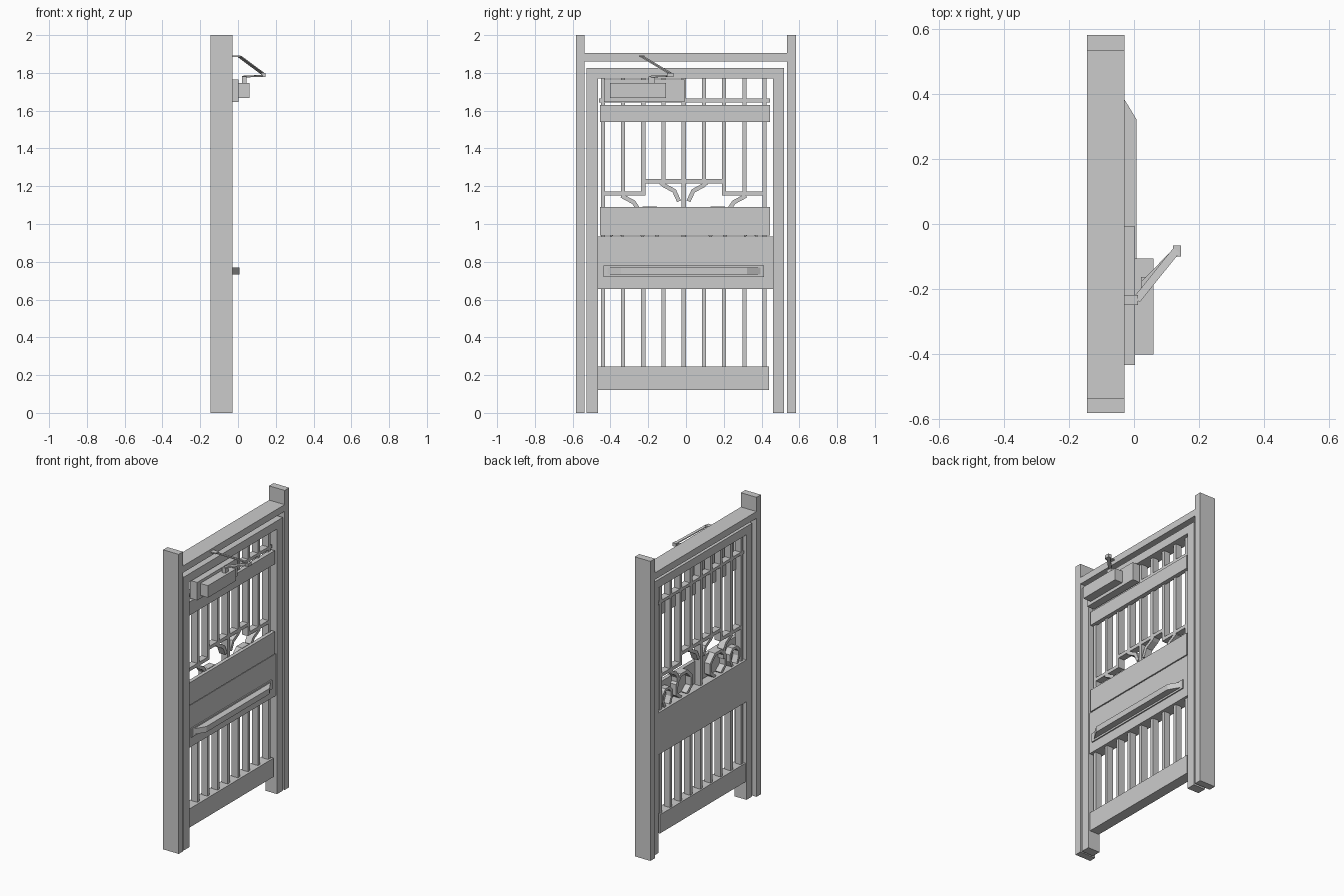
import bpy, math
from mathutils import Vector

if "Cube" in bpy.data.objects:
    bpy.data.objects.remove(bpy.data.objects["Cube"])

grey = bpy.data.materials.new("plain_grey")
grey.diffuse_color = (0.6, 0.6, 0.6, 1)
grey.use_nodes = True
grey.node_tree.nodes["Principled BSDF"].inputs["Base Color"].default_value = grey.diffuse_color


def mesh(name, verts, faces):
    me = bpy.data.meshes.new(name)
    me.from_pydata(verts, [], faces)
    me.materials.append(grey)
    ob = bpy.data.objects.new(name, me)
    bpy.context.collection.objects.link(ob)
    return ob


def prism(name, a, b):
    """Solid between two matching quads a and b."""
    return mesh(name, list(a) + list(b),
                [(3, 2, 1, 0), (4, 5, 6, 7), (0, 1, 5, 4), (1, 2, 6, 5), (2, 3, 7, 6), (3, 0, 4, 7)])


def box(name, x0, x1, y0, y1, z0, z1):
    return prism(name, [(x0, y0, z0), (x1, y0, z0), (x1, y1, z0), (x0, y1, z0)],
                 [(x0, y0, z1), (x1, y0, z1), (x1, y1, z1), (x0, y1, z1)])


def ribbon(name, pts, w, x0, x1):
    """Flat bar of width w following a path in the y-z plane, mitred at the bends."""
    P = [Vector(p) for p in pts]
    verts, faces = [], []
    for i, p in enumerate(P):
        d0 = (p - P[i - 1]).normalized() if i else (P[1] - p).normalized()
        d1 = (P[i + 1] - p).normalized() if i < len(P) - 1 else d0
        t = (d0 + d1).normalized()
        n = Vector((-t.y, t.x)) * (w / 2 / max(0.3, t.dot(d0)))
        for x, s in ((x0, 1), (x0, -1), (x1, -1), (x1, 1)):
            q = p + n * s
            verts.append((x, q.x, q.y))
    for i in range(len(P) - 1):
        a = 4 * i
        for k in range(4):
            m = (k + 1) % 4
            faces.append((a + k, a + m, a + 4 + m, a + 4 + k))
    e = len(verts)
    faces += [(3, 2, 1, 0), (e - 4, e - 3, e - 2, e - 1)]
    return mesh(name, verts, faces)


# Outer frame
F0, F1 = -0.145, -0.03
box("outer_post_left", F0, F1, -0.583, -0.537, 0, 2)
box("outer_post_right", F0, F1, 0.535, 0.583, 0, 2)
box("outer_top_rail", F0, F1, -0.537, 0.535, 1.86, 1.905)

# Gate leaf
L0, L1 = -0.12, -0.033
box("leaf_stile_left", L0, L1, -0.527, -0.467, 0, 1.825)
box("leaf_stile_right", L0, L1, 0.46, 0.52, 0, 1.825)
box("leaf_top_rail", L0, L1, -0.467, 0.46, 1.77, 1.825)
box("lower_panel", L0, -0.043, -0.467, 0.46, 0.655, 0.935)
box("bottom_rail", L0 + 0.005, -0.045, -0.465, 0.44, 0.12, 0.245)
box("middle_rail", -0.065, -0.04, -0.455, 0.445, 0.94, 1.09)
box("upper_rail", -0.07, -0.04, -0.455, 0.445, 1.54, 1.63)

# Vertical bars
B0, B1, C = -0.105, -0.06, -0.012
upper_ends = [0.935, 1.16, 1.15, 1.23, 0.935, 1.23, 1.15, 1.16, 0.935]
for i, end in enumerate(upper_ends):
    y = C + (i - 4) * 0.107
    box("upper_bar_%d" % i, B0, B1, y - 0.011, y + 0.011, end, 1.77)
    box("lower_bar_%d" % i, B0, B1, y - 0.011, y + 0.011, 0.245, 0.655)

# Thin cross bars
box("top_cross_bar", B0, B1, -0.46, 0.445, 1.644, 1.664)
box("centre_cross_bar", B0, B1, C - 0.214, C + 0.214, 1.215, 1.238)

# Lattice ornament, mirrored about the middle bar
for s, side in ((-1, "left"), (1, "right")):
    a, b = sorted((C + s * 0.205, C + s * 0.435))
    box("side_cross_bar_" + side, B0, B1, a, b, 1.15, 1.173)
    m = lambda pts: [(C + s * y, z) for y, z in pts]
    ribbon("centre_branch_" + side, m([(0.122, 1.22), (0.105, 1.205), (0.05, 1.175), (0.025, 1.12)]), 0.022, B0, B1)
    ribbon("side_branch_" + side, m([(0.33, 1.15), (0.265, 1.115), (0.245, 1.085), (0.245, 1.02)]), 0.022, B0, B1)
    arch = [(0.18 + 0.085 * math.cos(t * math.pi / 8), 1.005 + 0.085 * math.sin(t * math.pi / 8))
            for t in (-1, 1, 3, 5, 7, 9)]
    ribbon("arch_" + side, m([(0.21, 0.935)] + arch + [(0.15, 0.935)]), 0.02, B0, B1)
    small = [(0.355 + 0.05 * math.cos(t * math.pi / 8), 1.0 + 0.05 * math.sin(t * math.pi / 8))
             for t in (-1, 1, 3, 5, 7, 9)]
    ribbon("small_arch_" + side, m([(0.38, 0.935)] + small + [(0.33, 0.935)]), 0.018, B0, B1)

# Push handle with sloped ends
box("handle_plate", -0.045, -0.035, -0.437, 0.412, 0.72, 0.78)
prism("push_handle",
      [(-0.036, -0.417, 0.732), (0.008, -0.345, 0.732), (0.008, 0.322, 0.732), (-0.036, 0.395, 0.732)],
      [(-0.036, -0.417, 0.77), (0.008, -0.345, 0.77), (0.008, 0.322, 0.77), (-0.036, 0.395, 0.77)])

# Gate closer
box("closer_plate", -0.05, 0.003, -0.435, -0.008, 1.645, 1.765)
box("closer_body", 0.003, 0.06, -0.402, -0.106, 1.666, 1.746)
box("closer_stem", 0.022, 0.045, -0.198, -0.163, 1.746, 1.78)


def arm(name, p, q, w, t):
    p, q = Vector(p), Vector(q)
    d = q - p
    n = Vector((-d.y, d.x, 0)).normalized() * w / 2
    h = Vector((0, 0, t / 2))
    ends = [[c + n - h, c - n - h, c - n + h, c + n + h] for c in (p, q)]
    return prism(name, *ends)


box("arm_bracket", -0.032, 0.012, -0.25, -0.219, 1.884, 1.892)
arm("upper_arm", (0.008, -0.234, 1.887), (0.132, -0.08, 1.795), 0.024, 0.007)
arm("lower_arm", (0.03, -0.185, 1.78), (0.132, -0.082, 1.785), 0.022, 0.009)
box("arm_knuckle", 0.121, 0.145, -0.1, -0.067, 1.777, 1.799)

# Make every face point outward
import bmesh
for ob in bpy.context.collection.objects:
    bm = bmesh.new()
    bm.from_mesh(ob.data)
    bmesh.ops.recalc_face_normals(bm, faces=bm.faces)
    bm.to_mesh(ob.data)
    bm.free()
